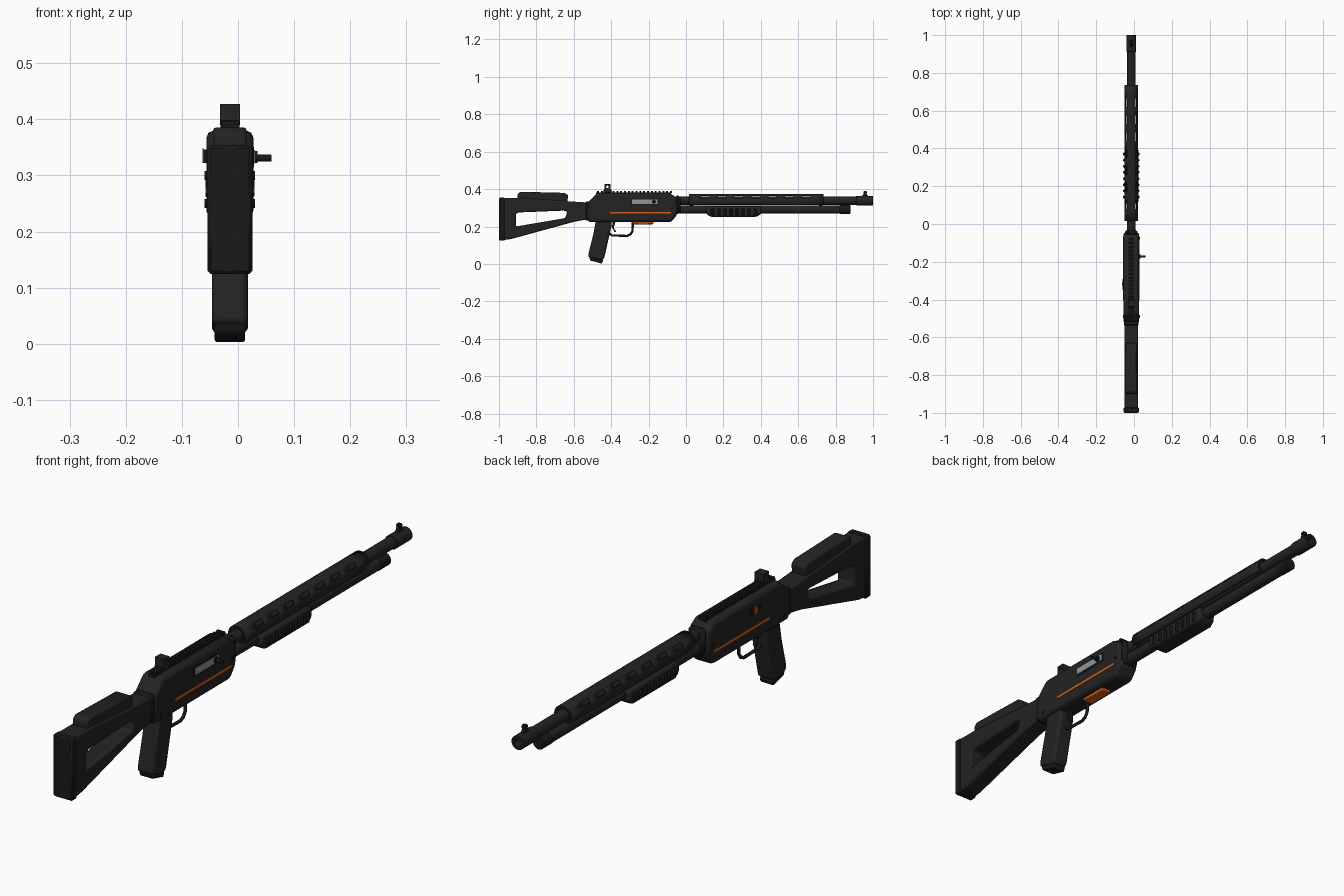
import bpy, bmesh, math
from mathutils import Vector

cube = bpy.data.objects.get("Cube")
if cube:
    bpy.data.objects.remove(cube)

CX = -0.0145  # centre plane of the long body


def material(name, color, rough=0.6):
    m = bpy.data.materials.new(name)
    m.use_nodes = True
    m.diffuse_color = (*color, 1)
    b = m.node_tree.nodes["Principled BSDF"]
    b.inputs["Base Color"].default_value = (*color, 1)
    b.inputs["Roughness"].default_value = rough
    return m


BLACK = material("matte black", (0.017, 0.017, 0.018))
DARK = material("deep black", (0.010, 0.010, 0.011))
ORANGE = material("orange", (0.70, 0.11, 0.01))
STEEL = material("bare steel", (0.30, 0.30, 0.32), 0.4)


def finish(name, bm, mat, bevel=0, segments=2, cutter=None):
    bmesh.ops.recalc_face_normals(bm, faces=bm.faces)
    me = bpy.data.meshes.new(name)
    bm.to_mesh(me)
    bm.free()
    me.materials.append(mat)
    ob = bpy.data.objects.new(name, me)
    bpy.context.collection.objects.link(ob)
    if cutter:
        mod = ob.modifiers.new("opening", "BOOLEAN")
        mod.object = cutter
        mod.solver = "EXACT"
        cutter.hide_render = True
        cutter.hide_set(True)
    if bevel:
        mod = ob.modifiers.new("bevel", "BEVEL")
        mod.width = bevel
        mod.segments = segments
        mod.limit_method = "ANGLE"
        mod.angle_limit = math.radians(35)
    bpy.ops.object.select_all(action="DESELECT")
    ob.select_set(True)
    bpy.context.view_layer.objects.active = ob
    bpy.ops.object.shade_smooth_by_angle(angle=math.radians(35))
    return ob


def prism(name, pts, half, mat, bevel=0, segments=2, x=CX, cutter=None):
    """Side profile of (y, z) points, widened along x."""
    bm = bmesh.new()
    face = bm.faces.new([bm.verts.new((x - half, y, z)) for y, z in pts])
    ext = bmesh.ops.extrude_face_region(bm, geom=[face])["geom"]
    verts = [v for v in ext if isinstance(v, bmesh.types.BMVert)]
    bmesh.ops.translate(bm, verts=verts, vec=(2 * half, 0, 0))
    return finish(name, bm, mat, bevel, segments, cutter)


def box(name, y0, y1, z0, z1, half, mat, bevel=0, x=CX, cutter=None):
    return prism(name, [(y0, z0), (y1, z0), (y1, z1), (y0, z1)], half, mat, bevel, 1, x, cutter)


def rod(name, a, b, r, mat, sides=24, bevel=0, cutter=None):
    """Cylinder between two points."""
    a, b = Vector(a), Vector(b)
    bm = bmesh.new()
    bmesh.ops.create_cone(bm, cap_ends=True, segments=sides, radius1=r, radius2=r, depth=(b - a).length)
    rot = (b - a).to_track_quat("Z", "Y").to_matrix()
    bmesh.ops.rotate(bm, verts=bm.verts, matrix=rot)
    bmesh.ops.translate(bm, verts=bm.verts, vec=(a + b) / 2)
    return finish(name, bm, mat, bevel, 1, cutter)


def along(name, y0, y1, z, r, mat, **kw):
    return rod(name, (CX, y0, z), (CX, y1, z), r, mat, **kw)


# Stock with its open window, butt pad and cheek rest
window = prism("stock_window_cutter", [(-0.91, 0.20), (-0.645, 0.245), (-0.635, 0.28), (-0.655, 0.285),
                                       (-0.90, 0.275), (-0.91, 0.265)], 0.1, DARK)
prism("stock", [(-0.975, 0.128), (-0.935, 0.133), (-0.60, 0.225), (-0.52, 0.24), (-0.52, 0.328),
                (-0.60, 0.333), (-0.88, 0.353), (-0.975, 0.353)], 0.036, BLACK, 0.008, cutter=window)
box("butt_pad", -1.0, -0.968, 0.124, 0.354, 0.040, DARK, 0.006)
prism("cheek_rest", [(-0.90, 0.34), (-0.635, 0.33), (-0.63, 0.368), (-0.65, 0.380), (-0.885, 0.386),
                     (-0.90, 0.375)], 0.030, BLACK, 0.006)

# Receiver and its front collar
prism("receiver", [(-0.525, 0.224), (-0.525, 0.328), (-0.475, 0.380), (-0.09, 0.380), (-0.05, 0.355),
                   (-0.045, 0.268), (-0.078, 0.224)], 0.042, BLACK, 0.013)
box("rear_collar", -0.54, -0.50, 0.232, 0.335, 0.039, DARK, 0.008)
box("front_collar", -0.06, -0.03, 0.268, 0.366, 0.034, DARK, 0.012)

# Toothed top rail
box("top_rail", -0.48, -0.08, 0.372, 0.383, 0.013, DARK)
for i in range(20):
    y = -0.475 + i * 0.0205
    box(f"rail_tooth_{i + 1}", y, y + 0.011, 0.380, 0.391, 0.015, DARK)

# Rear aperture sight
peep = rod("sight_hole_cutter", (-0.1, -0.42, 0.412), (0.1, -0.42, 0.412), 0.007, DARK, 12)
box("rear_sight_base", -0.442, -0.398, 0.380, 0.398, 0.017, DARK, 0.002)
box("rear_sight", -0.436, -0.404, 0.390, 0.427, 0.018, BLACK, 0.003, cutter=peep)

# Side stripes, port, bolt handle, lever and pins
for side, s in (("left", 1), ("right", -1)):
    face = CX + s * 0.042
    box(f"{side}_stripe", -0.405, -0.08, 0.269, 0.278, 0.0015, ORANGE, x=face)
    for i, (y, z) in enumerate(((-0.49, 0.25), (-0.075, 0.30))):
        rod(f"{side}_pin_{i + 1}", (face, y, z), (face + s * 0.003, y, z), 0.008, DARK, 12)
port = CX + 0.042
box("port_frame", -0.297, -0.146, 0.314, 0.351, 0.001, DARK, x=port)
box("ejection_bolt", -0.29, -0.152, 0.321, 0.345, 0.0025, STEEL, x=port)
rod("bolt_handle_base", (port, -0.172, 0.333), (port + 0.007, -0.172, 0.333), 0.011, DARK, 16)
rod("bolt_handle", (port, -0.172, 0.331), (0.060, -0.172, 0.331), 0.006, DARK, 12, 0.001)
box("safety_lever", -0.35, -0.29, 0.322, 0.346, 0.003, DARK, 0.001, x=CX - 0.044)
box("safety_mark", -0.325, -0.309, 0.322, 0.348, 0.0015, ORANGE, x=CX - 0.0475)
box("loading_gate", -0.285, -0.175, 0.212, 0.228, 0.020, ORANGE, 0.003)

# Pistol grip and base cap
prism("grip", [(-0.482, 0.235), (-0.40, 0.235), (-0.398, 0.205), (-0.438, 0.028), (-0.455, 0.018),
               (-0.523, 0.036), (-0.520, 0.062), (-0.495, 0.16)], 0.032, BLACK, 0.009)
prism("grip_cap", [(-0.518, 0.036), (-0.442, 0.020), (-0.450, 0.002), (-0.512, 0.018)], 0.027, DARK, 0.004)

# Trigger and guard
curve = bpy.data.curves.new("trigger_guard", "CURVE")
curve.dimensions = "3D"
guard = [(-0.412, 0.165), (-0.395, 0.152), (-0.315, 0.150), (-0.297, 0.158), (-0.286, 0.175), (-0.284, 0.228)]
line = curve.splines.new("POLY")
line.points.add(len(guard) - 1)
for p, (y, z) in zip(line.points, guard):
    p.co = (CX, y, z, 1)
curve.bevel_depth = 0.006
curve.bevel_resolution = 2
curve.materials.append(DARK)
bpy.context.collection.objects.link(bpy.data.objects.new("trigger_guard", curve))
prism("trigger", [(-0.392, 0.228), (-0.376, 0.228), (-0.386, 0.195), (-0.374, 0.172), (-0.381, 0.170),
                  (-0.396, 0.195)], 0.006, DARK, 0.001)

# Barrel, muzzle and magazine tube
bore = along("bore_cutter", 0.96, 1.05, 0.338, 0.014, DARK)
along("barrel", -0.05, 0.95, 0.338, 0.022, BLACK)
along("muzzle", 0.91, 1.0, 0.338, 0.026, BLACK, bevel=0.002, cutter=bore)
along("magazine_tube", -0.06, 0.86, 0.291, 0.022, BLACK)
along("magazine_cap", 0.82, 0.88, 0.291, 0.0235, DARK, bevel=0.003)
prism("front_sight", [(0.938, 0.360), (0.975, 0.360), (0.966, 0.374), (0.964, 0.391), (0.952, 0.391),
                      (0.949, 0.374)], 0.007, DARK, 0.0015)
box("sight_bead", 0.950, 0.967, 0.378, 0.388, 0.009, DARK, 0.002)

# Slotted heat shield: a curved shell with openings on both upper flanks
ys = [0.015]
for i in range(7):
    ys += [0.08 + i * 0.09, 0.125 + i * 0.09]
ys.append(0.735)
angles = range(-40, 221, 10)
bm = bmesh.new()
rings = [[bm.verts.new((CX + 0.034 * math.cos(math.radians(a)), y, 0.338 + 0.034 * math.sin(math.radians(a))))
          for a in angles] for y in ys]
for i in range(len(ys) - 1):
    for j, a in enumerate(angles[:-1]):
        if i % 2 and (20 <= a < 50 or 130 <= a < 160):
            continue
        bm.faces.new((rings[i][j], rings[i][j + 1], rings[i + 1][j + 1], rings[i + 1][j]))
shield = finish("heat_shield", bm, BLACK)
shell = shield.modifiers.new("thickness", "SOLIDIFY")
shell.thickness = 0.005
shell.offset = 0
for i, y in enumerate((0.03, 0.72)):
    along(f"shield_ring_{i + 1}", y - 0.01, y + 0.01, 0.338, 0.032, DARK)

# Sliding fore-end with grip ribs
prism("fore_end", [(0.108, 0.268), (0.13, 0.252), (0.38, 0.252), (0.402, 0.268), (0.402, 0.308),
                   (0.108, 0.308)], 0.037, BLACK, 0.009)
for i in range(8):
    y = 0.135 + i * 0.0325
    box(f"fore_end_rib_{i + 1}", y, y + 0.016, 0.258, 0.296, 0.0435, DARK, 0.005)
